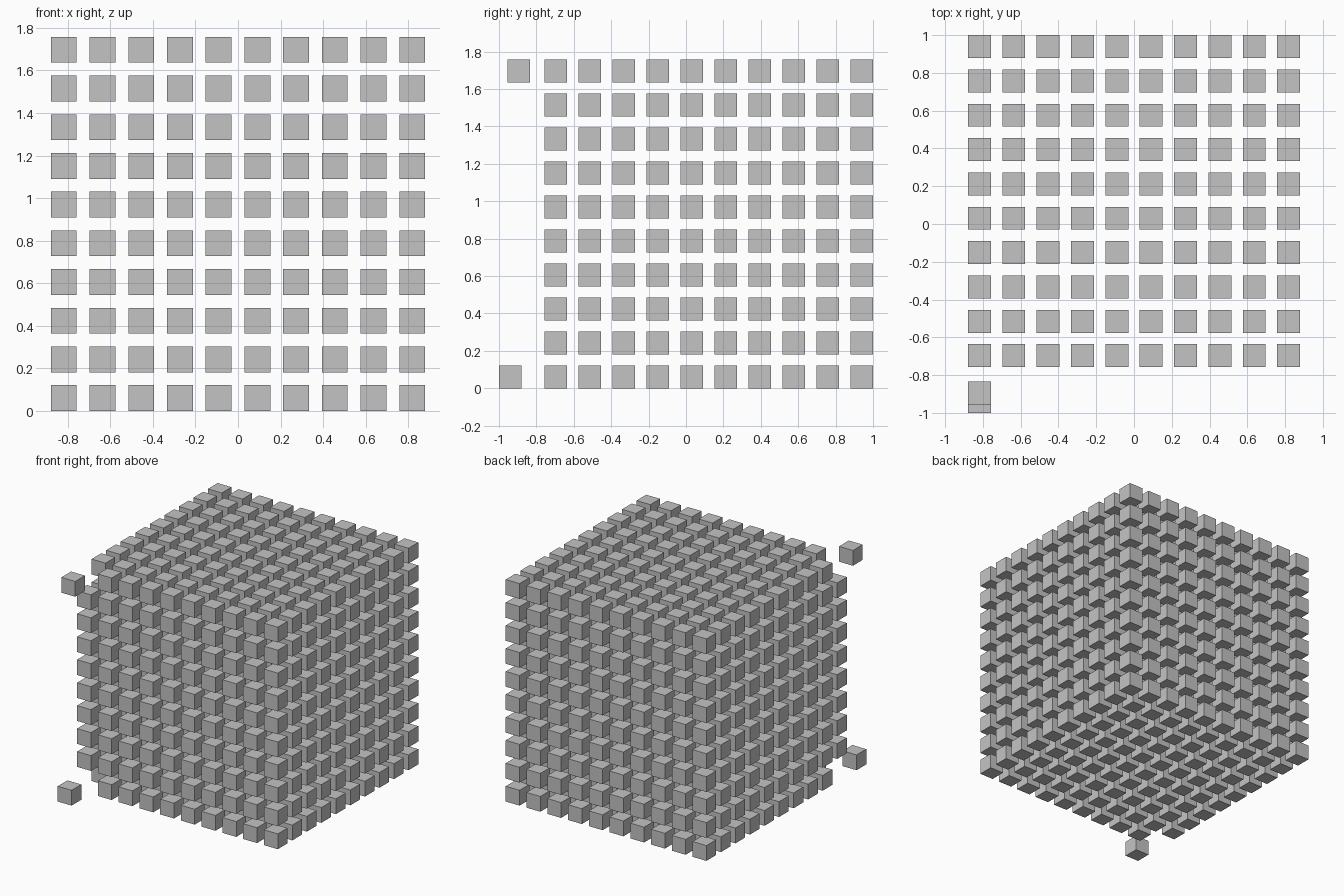
import bpy
import bmesh
from mathutils import Matrix, Vector

COUNT = 10
PITCH = 2 / 11
SIZE = PITCH * 2 / 3
FIRST = Vector((-PITCH * (COUNT - 1) / 2,
                1 - SIZE / 2 - PITCH * (COUNT - 1),
                SIZE / 2))

default = bpy.data.objects.get("Cube")
if default:
    bpy.data.objects.remove(default, do_unlink=True)

# Single grey material
grey = bpy.data.materials.new("grey")
grey.use_nodes = True
colour = (0.55, 0.55, 0.55, 1)
grey.diffuse_color = colour
grey.node_tree.nodes["Principled BSDF"].inputs["Base Color"].default_value = colour


def make_blocks(name, centres):
    """One flat-shaded mesh with a small cube at every centre."""
    bm = bmesh.new()
    for centre in centres:
        bmesh.ops.create_cube(bm, size=SIZE, matrix=Matrix.Translation(centre))
    mesh = bpy.data.meshes.new(name)
    bm.to_mesh(mesh)
    bm.free()
    mesh.materials.append(grey)
    obj = bpy.data.objects.new(name, mesh)
    bpy.context.collection.objects.link(obj)
    return obj


def cell(i, j, k):
    return FIRST + PITCH * Vector((i, j, k))


# Full lattice of blocks, without the two front corner blocks
LAST = COUNT - 1
corners = {(0, 0, 0), (0, 0, LAST)}
steps = range(COUNT)
make_blocks("block_lattice", [cell(i, j, k) for i in steps for j in steps for k in steps
                              if (i, j, k) not in corners])

# The two corner blocks, pulled out towards the front
for name, level, y in (("loose_block_bottom", 0, SIZE / 2 - 1),
                       ("loose_block_top", LAST, -0.894)):
    centre = cell(0, 0, level)
    centre.y = y
    make_blocks(name, [centre])
